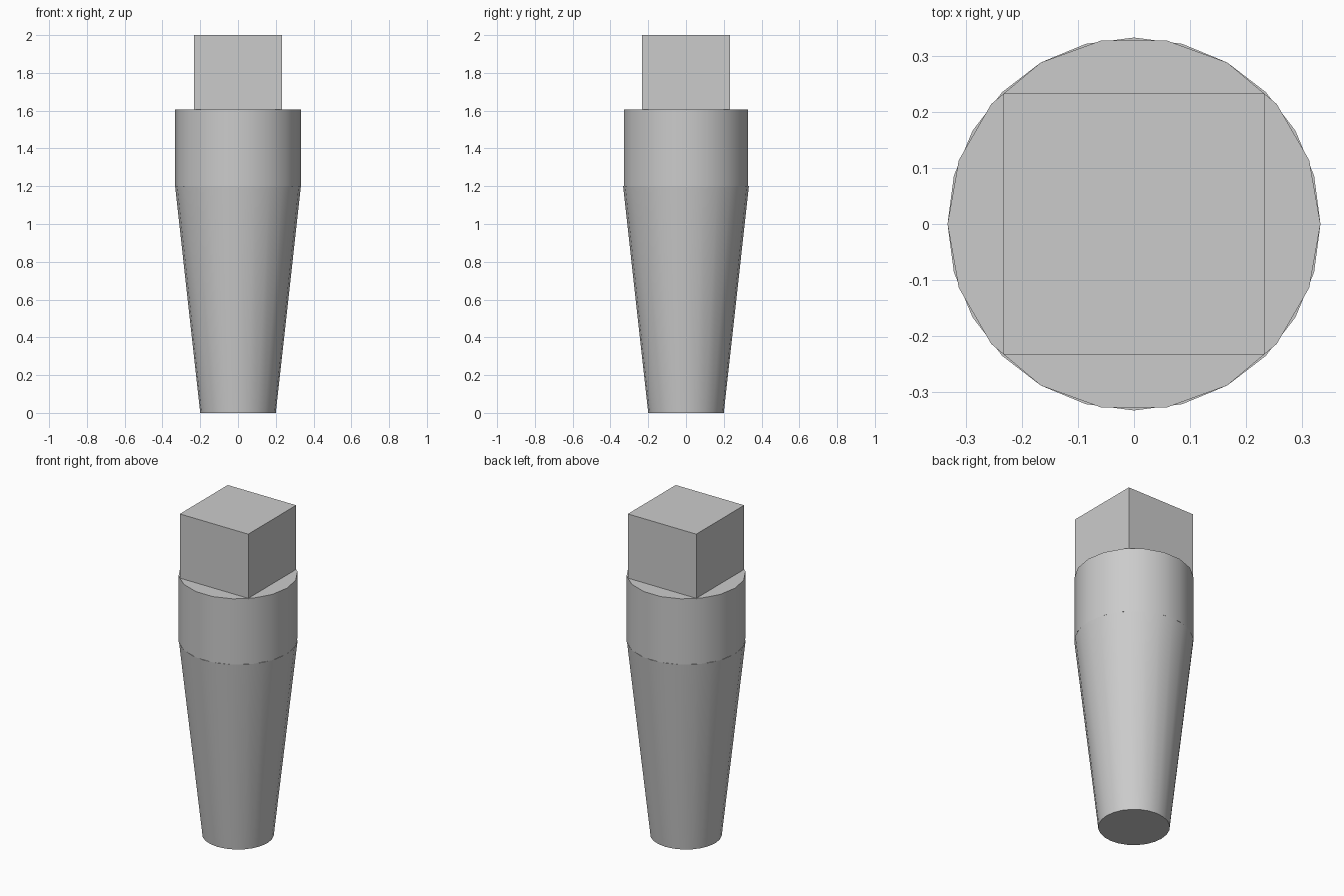
import bpy
import math

cube = bpy.data.objects.get("Cube")
if cube:
    bpy.data.objects.remove(cube, do_unlink=True)

# Single plain grey material
grey = bpy.data.materials.new("plain grey")
grey.use_nodes = True
colour = (0.6, 0.6, 0.6, 1)
grey.diffuse_color = colour
grey.node_tree.nodes["Principled BSDF"].inputs["Base Color"].default_value = colour


def finish(name):
    obj = bpy.context.object
    obj.name = name
    obj.data.materials.append(grey)
    return obj


def round_part(name, sides, bottom_radius, top_radius, bottom, top):
    """Capped round section with its first corner on the x axis."""
    bpy.ops.mesh.primitive_cone_add(
        vertices=sides, radius1=bottom_radius, radius2=top_radius,
        depth=top - bottom, location=(0, 0, (bottom + top) / 2),
        rotation=(0, 0, math.pi / 2))
    bpy.ops.object.transform_apply(location=False, rotation=True, scale=False)
    obj = finish(name)
    bpy.ops.object.shade_smooth_by_angle(angle=math.radians(35))
    return obj


# Tapered leg and the straight collar above it
round_part("tapered_leg", 24, 0.2, 0.333, 0, 1.2)
round_part("collar", 18, 0.333, 0.333, 1.2, 1.605)

# Square block on top
bpy.ops.mesh.primitive_cube_add(size=1, location=(0, 0, 1.8))
block = finish("top_block")
block.scale = (0.466, 0.466, 0.4)
bpy.ops.object.transform_apply(location=False, rotation=False, scale=True)
